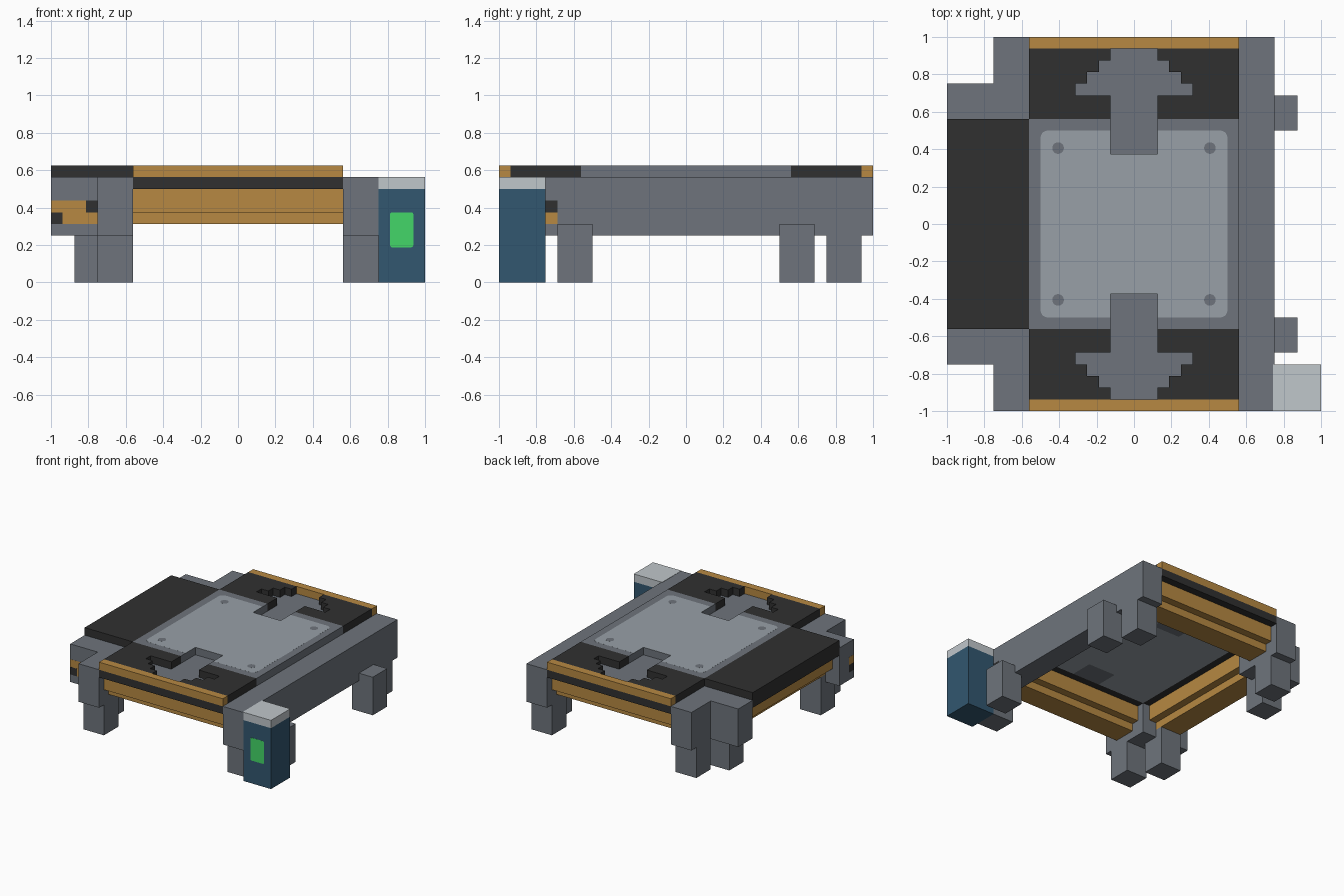
import bpy, bmesh, math

cube = bpy.data.objects.get("Cube")
if cube:
    bpy.data.objects.remove(cube, do_unlink=True)


def material(name, r, g, b):
    def lin(c):
        c /= 255
        return c / 12.92 if c <= 0.04045 else ((c + 0.055) / 1.055) ** 2.4
    col = (lin(r), lin(g), lin(b), 1)
    m = bpy.data.materials.new(name)
    m.use_nodes = True
    m.diffuse_color = col
    m.node_tree.nodes["Principled BSDF"].inputs["Base Color"].default_value = col
    return m


GREY = material("steel grey", 110, 116, 124)
LIGHT = material("light plate grey", 152, 160, 167)
DARK = material("charcoal", 48, 48, 48)
ORANGE = material("ochre", 183, 137, 66)
BLUE = material("deep blue", 50, 87, 112)
GREEN = material("screen green", 67, 214, 104)
CAP = material("pale cap grey", 192, 199, 203)

U = 1 / 16      # grid unit for most dimensions


def prism(name, pts, z0, z1, mat):
    """Extrude a flat outline from z0 to z1."""
    bm = bmesh.new()
    face = bm.faces.new([bm.verts.new((x, y, z0)) for x, y in pts])
    ext = bmesh.ops.extrude_face_region(bm, geom=[face])
    for v in ext["geom"]:
        if isinstance(v, bmesh.types.BMVert):
            v.co.z = z1
    bmesh.ops.recalc_face_normals(bm, faces=bm.faces[:])
    me = bpy.data.meshes.new(name)
    bm.to_mesh(me)
    bm.free()
    me.materials.append(mat)
    ob = bpy.data.objects.new(name, me)
    bpy.context.collection.objects.link(ob)
    return ob


def box(name, x0, x1, y0, y1, z0, z1, mat):
    return prism(name, [(x0, y0), (x1, y0), (x1, y1), (x0, y1)], z0, z1, mat)


def arc(cx, cy, r, a0, a1, n=5):
    return [(cx + r * math.cos(math.radians(a0 + (a1 - a0) * i / n)),
             cy + r * math.sin(math.radians(a0 + (a1 - a0) * i / n))) for i in range(n + 1)]


def four_way(quarter):
    """Mirror a first-quadrant outline (from +x axis to +y axis) into a closed loop."""
    q2 = [(-x, y) for x, y in reversed(quarter)]
    q3 = [(-x, -y) for x, y in quarter]
    q4 = [(x, -y) for x, y in reversed(quarter)]
    return quarter + q2 + q3 + q4


ENDS = [("front", -1), ("back", 1)]
SIDES = [("right", -1), ("left", 1)]

# Long side beam on the left
box("left_beam", 9*U, 12*U, -1, 1, 4*U, 9*U, GREY)

# L-shaped corner blocks on the right, and two legs at each corner
ell = [(-9, 9), (-9, 16), (-12, 16), (-12, 12), (-16, 12), (-16, 9)]
for end, s in ENDS:
    prism(f"{end}_corner_block", [(x*U, s*y*U) for x, y in ell], 4*U, 9*U, GREY)
    for side, t in SIDES:
        box(f"{end}_{side}_inner_leg", t*9*U, t*12*U, s*12*U, s*15*U, 0, 4*U, GREY)
        box(f"{end}_{side}_outer_leg", t*11*U, t*14*U, s*8*U, s*11*U, 0, 5*U, GREY)

# Centre tray with slots open at both ends
tray = four_way([(9*U, 9*U), (2*U, 9*U), (2*U, 6*U)])
prism("centre_tray", tray, 8*U, 10*U, GREY)
prism("tray_underside", tray, 8*U - 0.001, 8*U, LIGHT)
inlay = four_way(arc(0.46, 0.46, 0.04, 0, 90) + [(2*U, 0.5), (2*U, 6*U)])
prism("tray_inlay", inlay, 10*U, 10*U + 0.0004, LIGHT)
for end, s in ENDS:
    for side, t in SIDES:
        prism(f"{end}_{side}_rivet", arc(t*0.406, s*0.406, 0.031, 0, 345, 23),
              10*U, 10*U + 0.0008, GREY)

# Dark end panels around the stepped slots, their lips and rails
half = [(2, 15), (9, 15), (9, 9), (2, 9), (2, 11), (5, 11),
        (5, 12), (4, 12), (4, 13), (3, 13), (3, 14), (2, 14)]
for end, s in ENDS:
    for side, t in SIDES:
        prism(f"{end}_{side}_panel", [(t*x*U, s*y*U) for x, y in half], 9*U, 10*U, DARK)
    box(f"{end}_slot_floor", -5*U, 5*U, s*9*U, s*15*U, 9*U - 0.002, 9*U + 0.002, GREY)
    box(f"{end}_slot_tongue", -2*U, 2*U, s*6*U, s*9*U, 8*U - 0.001, 9*U + 0.002, GREY)
    box(f"{end}_lip", -9*U, 9*U, s*15*U, s, 9*U, 10*U, ORANGE)
    box(f"{end}_dark_band", -9*U, 9*U, s*9*U, s, 8*U, 9*U, DARK)
    box(f"{end}_upper_rail", -9*U, 9*U, s*10*U, s*15*U, 6*U, 8*U, ORANGE)
    box(f"{end}_lower_rail", -9*U, 9*U, s*11*U, s*14*U, 5*U, 6*U, ORANGE)

# Dark wing on the right with the same rails
box("right_wing", -1, -9*U, -9*U, 9*U, 8*U, 10*U, DARK)
box("right_upper_rail", -15*U, -10*U, -9*U, 9*U, 6*U, 8*U, ORANGE)
box("right_lower_rail", -14*U, -11*U, -9*U, 9*U, 5*U, 6*U, ORANGE)

# Painted straps on the front right block and the beam
E = 0.0008
box("strap_front", -1, -12*U, -12*U - E, -12*U, 5*U, 7*U, ORANGE)
box("strap_front_buckle", -13*U, -12*U, -12*U - 2*E, -12*U, 6*U, 7*U, DARK)
box("strap_front_end", -1, -15*U, -12*U - 2*E, -12*U, 5*U, 6*U, DARK)
box("strap_side", -1 - E, -1, -12*U, -11*U, 6*U, 7*U, ORANGE)
box("strap_side_end", -1 - E, -1, -12*U, -11*U, 5*U, 6*U, DARK)
box("beam_strap", 12*U, 12*U + E, -12*U, -11*U, 5*U, 6*U, ORANGE)
box("beam_strap_buckle", 12*U, 12*U + E, -12*U, -11*U, 6*U, 7*U, DARK)

# Blue canister with cap and green screen
box("canister", 12*U, 1, -1, -12*U, 0, 8*U, BLUE)
box("canister_cap", 0.742, 1, -1, -12*U, 8*U, 9*U + 0.002, CAP)
r = 0.012
screen = []
for cx, cz, a in [(0.9375 - r, 0.375 - r, 0), (0.8125 + r, 0.375 - r, 90),
                  (0.8125 + r, 0.1875 + r, 180), (0.9375 - r, 0.1875 + r, 270)]:
    screen += arc(cx, cz, r, a, a + 90, 3)
ob = prism("canister_screen", screen, 0, 0.001, GREEN)
ob.rotation_euler.x = math.pi / 2
ob.location.y = -1
